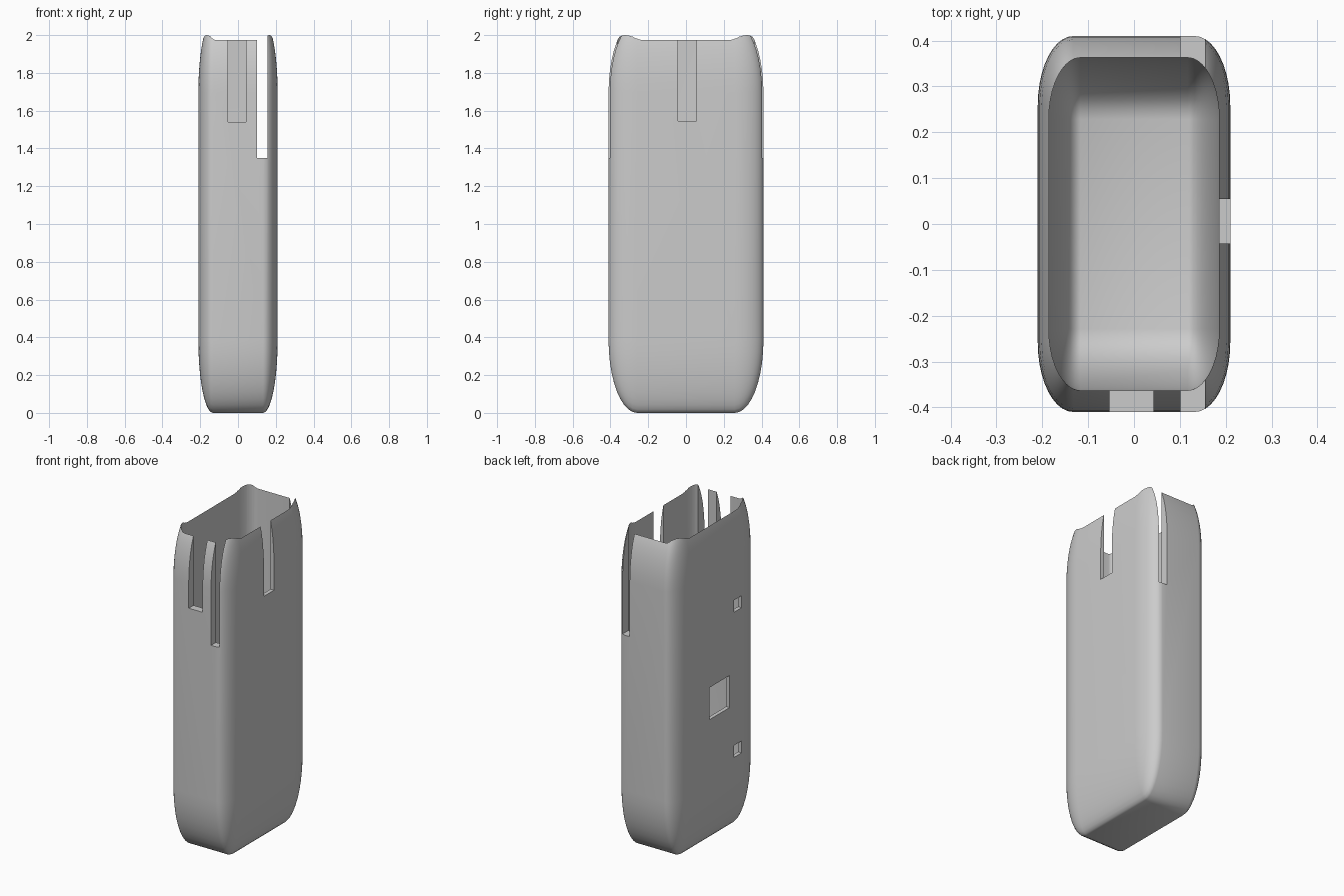
import bpy, bmesh
from mathutils import Vector

if "Cube" in bpy.data.objects:
    bpy.data.objects.remove(bpy.data.objects["Cube"], do_unlink=True)

HALF = Vector((0.21, 0.41, 1.04))   # half sizes of the full rounded block
WALL = 0.885                        # cavity size relative to the block


def make_object(name, bm):
    mesh = bpy.data.meshes.new(name)
    bm.to_mesh(mesh)
    bm.free()
    obj = bpy.data.objects.new(name, mesh)
    bpy.context.collection.objects.link(obj)
    return obj


def rounded_block(name, scale, stretch=0.0):
    """Bevelled cube scaled to the body proportions; stretch raises its upper half."""
    bm = bmesh.new()
    bmesh.ops.create_cube(bm, size=2)
    bmesh.ops.bevel(bm, geom=bm.edges[:], offset=0.37, segments=10,
                    profile=0.5, affect='EDGES')
    for v in bm.verts:
        raised = stretch if v.co.z > 0 else 0
        v.co = Vector(c * h * scale for c, h in zip(v.co, HALF))
        v.co.z += HALF.z + raised
    return make_object(name, bm)


def box(name, low, high):
    low, high = Vector(low), Vector(high)
    bm = bmesh.new()
    bmesh.ops.create_cube(bm, size=1)
    for v in bm.verts:
        v.co = (low + high) / 2 + Vector(c * s for c, s in zip(v.co, high - low))
    return make_object(name, bm)


# Outer body
case = rounded_block("case_shell", 1.0)

# Cavity open at the top, slots in the rim, and windows in one broad side
TOP = 2.5
cutters = [
    rounded_block("cavity", WALL, stretch=1.0),
    box("front_slot", (-0.053, -0.6, 1.54), (0.043, -0.2, TOP)),
    box("long_slot", (0.101, -0.6, 1.35), (0.155, 0.6, TOP)),
    box("side_slot", (0.1, -0.043, 1.545), (0.4, 0.055, TOP)),
]
for name, y, z, size in (("large_window", -0.03, 0.885, 0.2),
                         ("upper_window", -0.21, 1.4, 0.075),
                         ("lower_window", -0.21, 0.495, 0.075)):
    r = size / 2
    cutters.append(box(name, (-0.4, y - r, z - r), (-0.1, y + r, z + r)))

bpy.ops.object.select_all(action='DESELECT')
bpy.context.view_layer.objects.active = case
case.select_set(True)
for cutter in cutters:
    cutter.hide_render = True
    mod = case.modifiers.new(cutter.name, 'BOOLEAN')
    mod.operation = 'DIFFERENCE'
    mod.solver = 'EXACT'
    mod.object = cutter
    bpy.ops.object.modifier_apply(modifier=mod.name)
    bpy.data.objects.remove(cutter, do_unlink=True)

# Single grey plastic
grey = bpy.data.materials.new("grey_plastic")
grey.use_nodes = True
colour = (0.6, 0.6, 0.6, 1)
grey.diffuse_color = colour
grey.node_tree.nodes["Principled BSDF"].inputs["Base Color"].default_value = colour
case.data.materials.clear()
case.data.materials.append(grey)
bpy.ops.object.shade_smooth_by_angle(angle=0.6)
